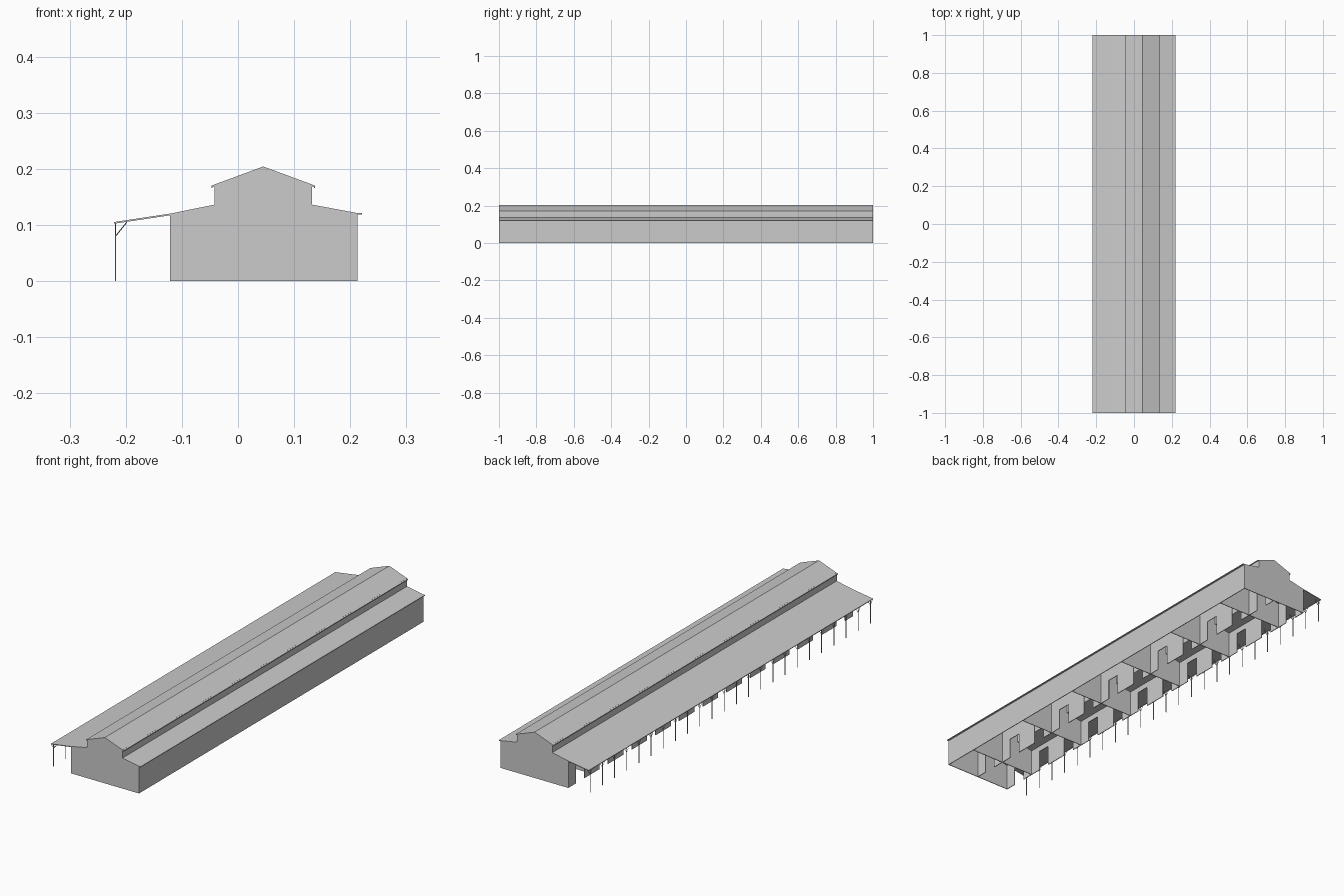
import bpy, bmesh, math
from mathutils import Vector

if "Cube" in bpy.data.objects:
    bpy.data.objects.remove(bpy.data.objects["Cube"])


def finish(name, bm):
    bmesh.ops.recalc_face_normals(bm, faces=bm.faces)
    me = bpy.data.meshes.new(name)
    bm.to_mesh(me)
    bm.free()
    ob = bpy.data.objects.new(name, me)
    bpy.context.collection.objects.link(ob)
    return ob


def add_box(bm, x0, x1, y0, y1, z0, z1):
    vs = bmesh.ops.create_cube(bm, size=1)["verts"]
    for v in vs:
        v.co = Vector(((x0 + x1) / 2 + v.co.x * (x1 - x0),
                       (y0 + y1) / 2 + v.co.y * (y1 - y0),
                       (z0 + z1) / 2 + v.co.z * (z1 - z0)))


def box(name, *dims):
    bm = bmesh.new()
    add_box(bm, *dims)
    return finish(name, bm)


def prism(name, profile, y0, y1):
    """Extrude an x-z profile along y."""
    bm = bmesh.new()
    face = bm.faces.new([bm.verts.new((x, y0, z)) for x, z in profile])
    new = bmesh.ops.extrude_face_region(bm, geom=[face])["geom"]
    bmesh.ops.translate(bm, vec=(0, y1 - y0, 0),
                        verts=[g for g in new if isinstance(g, bmesh.types.BMVert)])
    return finish(name, bm)


def roof(name, line, t=0.003):
    """Thin roof sheet following a line, running the whole length."""
    prism(name, line + [(x, z - t) for x, z in reversed(line)], -1, 1)


def add_bar(bm, a, b, r):
    a, b = Vector(a), Vector(b)
    d = b - a
    vs = bmesh.ops.create_cone(bm, cap_ends=True, segments=4, radius1=r, radius2=r,
                               depth=d.length)["verts"]
    q = d.to_track_quat('Z', 'Y')
    for v in vs:
        v.co = q @ v.co + (a + b) / 2


XL, XR = -0.121, 0.213       # main walls
ML, MR, MID = -0.042, 0.132, 0.045   # raised centre
T = 0.003
STALLS = 12

# End gables and cross partitions share one outline
outline = [(XL, 0), (XR, 0), (XR, 0.12), (MR, 0.135), (MR, 0.17),
           (MID, 0.202), (ML, 0.17), (ML, 0.135), (XL, 0.118)]
prism("front_gable", outline, -1, -1 + T)
prism("back_gable", outline, 1 - T, 1)
for i in range(STALLS // 2):
    y = -1 + (i + 0.5) / 3
    prism("stall_partition", outline, y - T / 2, y + T / 2)

# Solid right wall and raised centre side walls
box("right_wall", XR - T, XR, -1, 1, 0, 0.12)
box("raised_wall_left", ML, ML + T, -1, 1, 0.132, 0.172)
box("raised_wall_right", MR - T, MR, -1, 1, 0.132, 0.172)


# Walls with a row of doorways
def door_wall(name, x, top, width=0.06, height=0.092):
    bm = bmesh.new()
    step = 2 / STALLS
    edge = -1
    for i in range(STALLS):
        c = -1 + (i + 0.5) * step
        add_box(bm, x, x + T, edge, c - width / 2, 0, height)
        edge = c + width / 2
    add_box(bm, x, x + T, edge, 1, 0, height)
    add_box(bm, x, x + T, -1, 1, height, top)
    finish(name, bm)


door_wall("left_wall", XL, 0.118)
door_wall("middle_wall", MID, 0.2)

# Roofs
roof("upper_roof", [(-0.047, 0.17), (MID, 0.204), (0.137, 0.17)])
roof("right_roof", [(MR, 0.136), (0.21, 0.1215), (0.221, 0.1215)])
roof("left_roof", [(ML, 0.136), (XL, 0.12), (-0.221, 0.105)])
for x in (-0.0465, 0.1365):
    box("upper_fascia", x - 0.001, x + 0.001, -1, 1, 0.166, 0.17)

# Porch posts with forked braces
bm = bmesh.new()
PX, N = -0.218, 24
for i in range(N):
    y = -0.985 + 1.97 * i / (N - 1)
    add_box(bm, PX - 0.001, PX + 0.001, y - 0.0015, y + 0.0015, 0, 0.103)
    for s in (-1, 1):
        add_bar(bm, (PX, y, 0.08), (PX, y + s * 0.015, 0.102), 0.001)
    add_bar(bm, (PX, y, 0.08), (PX + 0.02, y, 0.105), 0.001)
finish("porch_posts", bm)
box("porch_beam", PX - 0.001, PX + 0.001, -1, 1, 0.101, 0.104)
